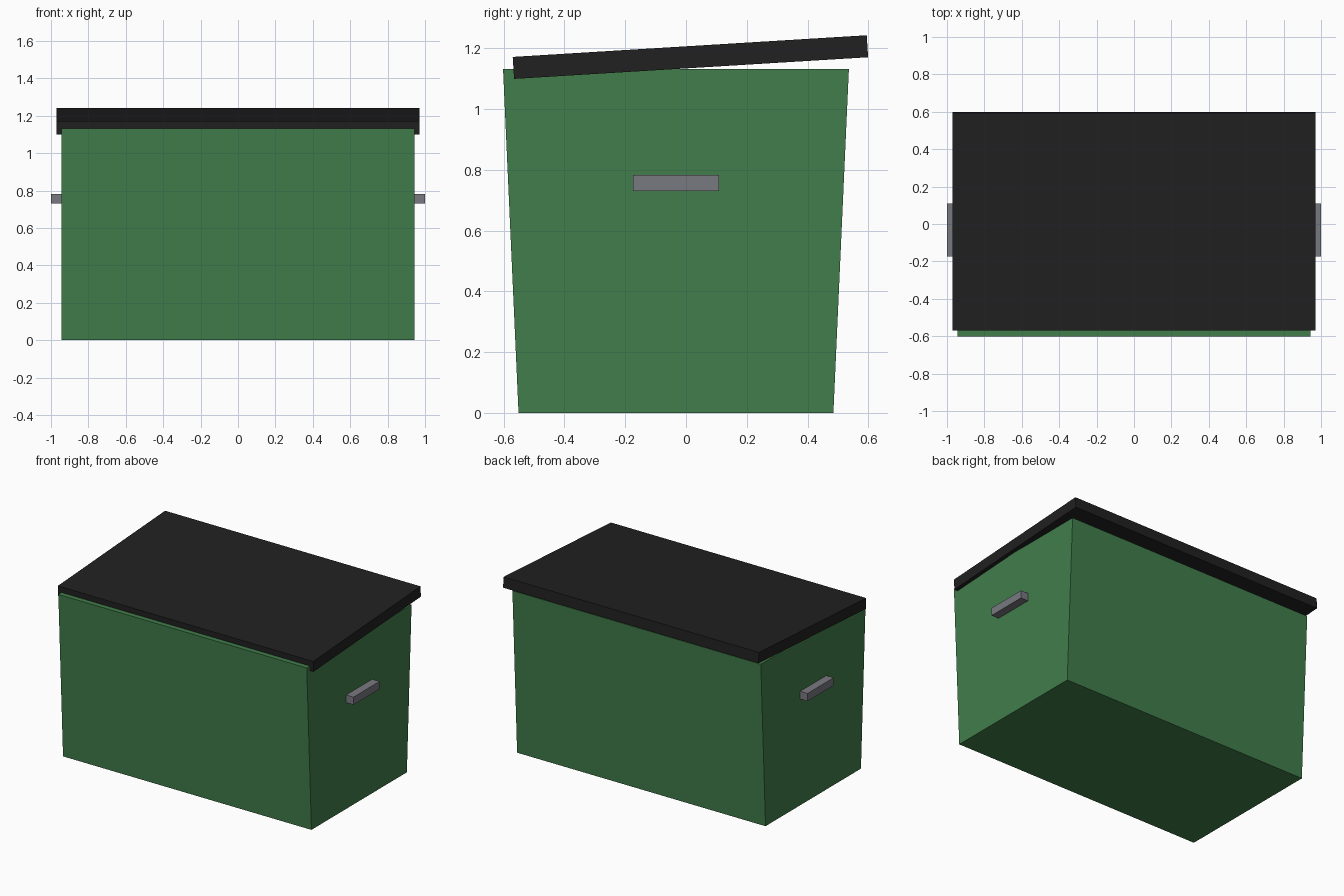
import bpy, math

if "Cube" in bpy.data.objects:
    bpy.data.objects.remove(bpy.data.objects["Cube"])


def material(name, color):
    m = bpy.data.materials.new(name)
    m.diffuse_color = (*color, 1)
    m.use_nodes = True
    m.node_tree.nodes["Principled BSDF"].inputs["Base Color"].default_value = m.diffuse_color
    return m


green = material("green", (0.053, 0.205, 0.07))
black = material("black", (0.015, 0.015, 0.015))
grey = material("grey", (0.19, 0.19, 0.22))


def box(name, size, loc, mat, tilt=0):
    bpy.ops.mesh.primitive_cube_add(size=1, location=loc)
    ob = bpy.context.object
    ob.name = name
    for v in ob.data.vertices:
        v.co = [c * s for c, s in zip(v.co, size)]
    ob.rotation_euler.x = tilt
    ob.data.materials.append(mat)
    return ob


# Bin body, wider at the top from front to back
body = box("bin_body", (1.888, 1.138, 1.132), (0, -0.033, 0.566), green)
for v in body.data.vertices:
    if v.co.z < 0:
        v.co.y *= 1.036 / 1.138

# Lid, tilted up towards the back
box("lid", (1.941, 1.167, 0.0725), (0, 0.0145, 1.1707), black, math.radians(3.5))

# Handle on each side
for side, name in ((-1, "left_handle"), (1, "right_handle")):
    box(name, (0.06, 0.283, 0.053), (side * 0.97, -0.033, 0.7565), grey)
